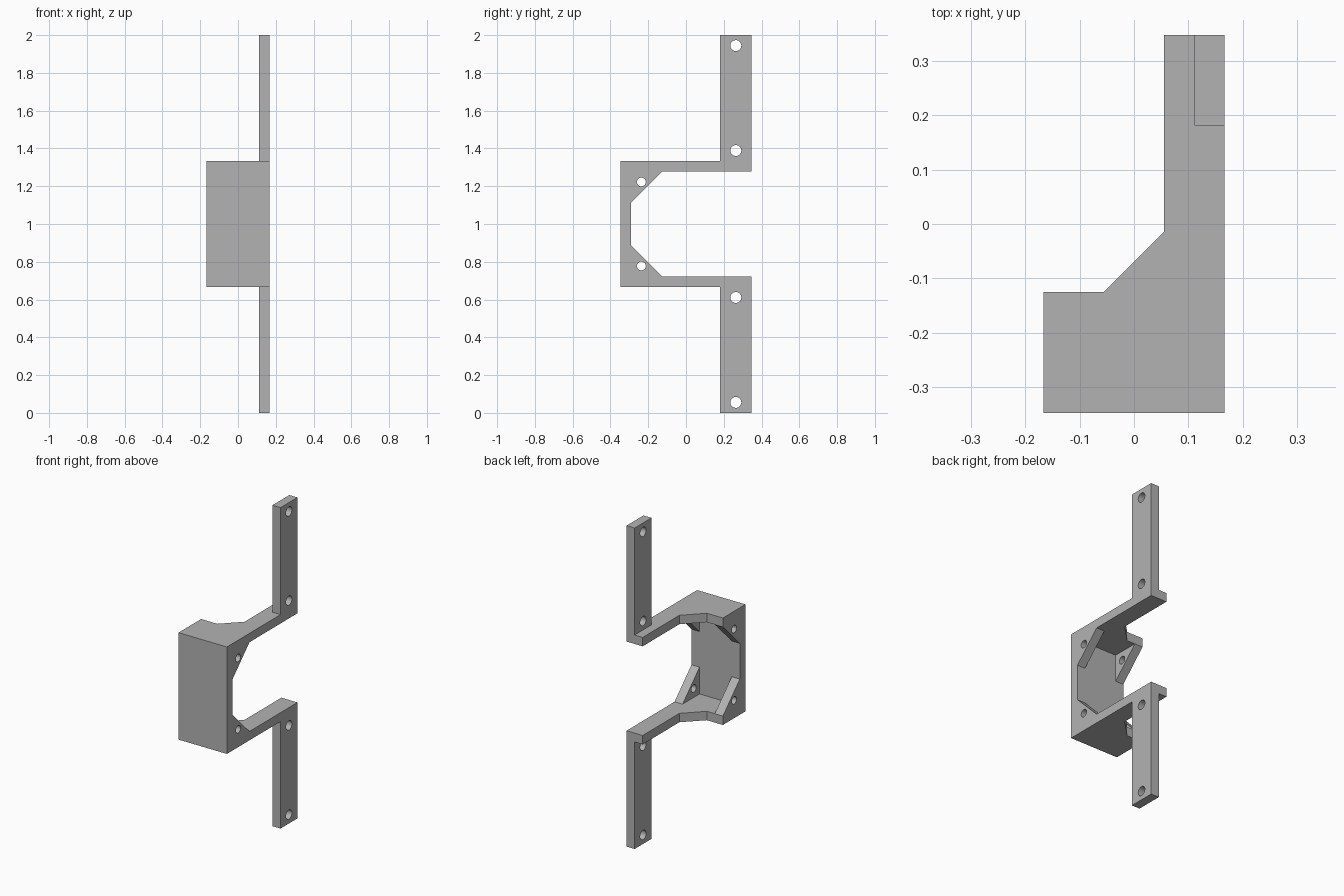
import bpy
import bmesh
from math import cos, sin, tau
from mathutils import Matrix, Vector

U = 1 / 18                      # sheet thickness, the unit for every size
X, Y, Z = 3 * U, 6.25 * U, 1.0  # half width, half depth, mid height

cube = bpy.data.objects.get("Cube")
if cube:
    bpy.data.objects.remove(cube, do_unlink=True)

grey = bpy.data.materials.new("plain grey")
grey.use_nodes = True
colour = (0.45, 0.45, 0.45, 1)
grey.diffuse_color = colour
grey.node_tree.nodes["Principled BSDF"].inputs["Base Color"].default_value = colour


def circle(cx, cy, r, sides=32):
    return [(cx + r * cos(tau * i / sides), cy + r * sin(tau * i / sides))
            for i in range(sides)]


def plate(name, loops, place, depth):
    """Fill an outline with holes, then extrude it by the depth vector."""
    bm = bmesh.new()
    for loop in loops:
        verts = [bm.verts.new(place(a, b)) for a, b in loop]
        for i, v in enumerate(verts):
            bm.edges.new((verts[i - 1], v))
    depth = Vector(depth)
    bmesh.ops.triangle_fill(bm, edges=bm.edges[:], use_beauty=True,
                            normal=depth.normalized())
    geom = bmesh.ops.extrude_face_region(bm, geom=bm.faces[:], use_keep_orig=True)["geom"]
    moved = [g for g in geom if isinstance(g, bmesh.types.BMVert)]
    bmesh.ops.translate(bm, verts=moved, vec=depth)
    bmesh.ops.recalc_face_normals(bm, faces=bm.faces[:])
    mesh = bpy.data.meshes.new(name)
    bm.to_mesh(mesh)
    bm.free()
    mesh.materials.append(grey)
    obj = bpy.data.objects.new(name, mesh)
    bpy.context.collection.objects.link(obj)
    return obj


def mirrored_down(obj, name):
    """Copy an upper part to the lower half, flipped about the mid height."""
    mesh = obj.data.copy()
    mesh.transform(Matrix.Translation((0, 0, 2 * Z)) @ Matrix.Scale(-1, 4, (0, 0, 1)))
    mesh.flip_normals()
    mesh.name = name
    bpy.context.collection.objects.link(bpy.data.objects.new(name, mesh))


def rect(a0, a1, b0, b1):
    return [(a0, b0), (a1, b0), (a1, b1), (a0, b1)]


# Front wall, between the two shelves
plate("front_wall", [rect(-X, X, Z - 5 * U, Z + 5 * U)],
      lambda x, z: (x, -Y, z), (0, U, 0))

# Horizontal shelf, wide at the front and narrow behind a slanted step
shelf_outline = [(-X, -Y), (X, -Y), (X, Y), (U, Y), (U, -Y + 6 * U),
                 (-U, -Y + 4 * U), (-X, -Y + 4 * U)]
shelf = plate("upper_shelf", [shelf_outline],
              lambda x, y: (x, y, Z + 5 * U), (0, 0, U))
mirrored_down(shelf, "lower_shelf")

# Mounting arm with a screw hole near each end
arm = plate("upper_arm",
            [rect(Y - 3 * U, Y, Z + 6 * U, 2 * Z)]
            + [circle(Y - 1.5 * U, z, 0.52 * U) for z in (Z + 7 * U, 2 * Z - U)],
            lambda y, z: (X - U, y, z), (U, 0, 0))
mirrored_down(arm, "lower_arm")

# Triangular corner gussets on both sides, each with a small hole
corner_y, corner_z = -Y + U, Z + 5 * U
for side, x in (("left", X - U), ("right", -X)):
    gusset = plate(f"upper_{side}_gusset",
                   [[(corner_y, corner_z), (corner_y, corner_z - 3 * U),
                     (corner_y + 3 * U, corner_z)],
                    circle(corner_y + U, corner_z - U, 0.42 * U)],
                   lambda y, z: (x, y, z), (U, 0, 0))
    mirrored_down(gusset, f"lower_{side}_gusset")
